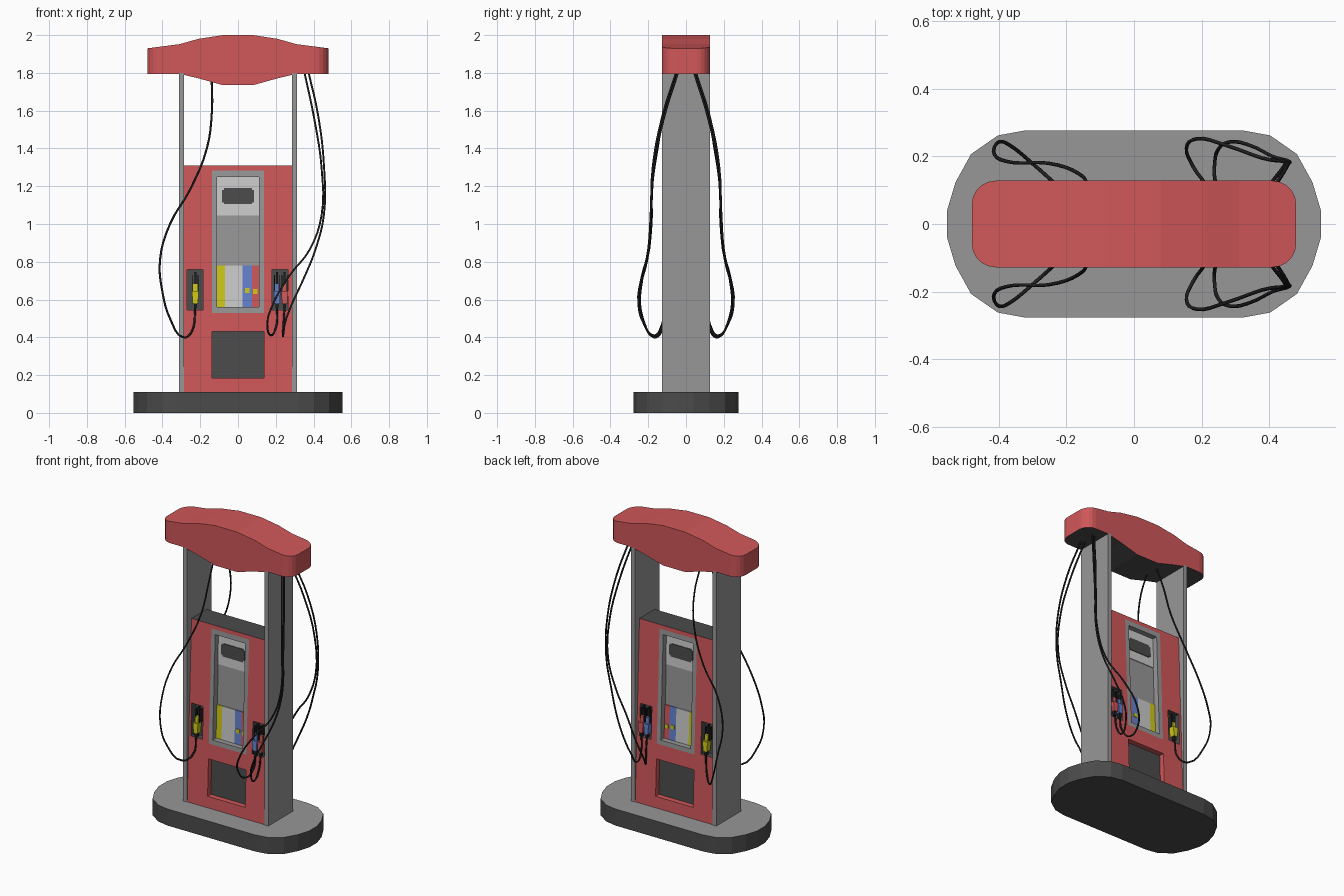
import bpy, bmesh, math

if "Cube" in bpy.data.objects:
    bpy.data.objects.remove(bpy.data.objects["Cube"])


def material(name, rgb):
    m = bpy.data.materials.new(name)
    m.diffuse_color = (*rgb, 1)
    m.use_nodes = True
    m.node_tree.nodes["Principled BSDF"].inputs["Base Color"].default_value = m.diffuse_color
    return m


MATS = [material(n, c) for n, c in [
    ("red", (0.63, 0.095, 0.10)), ("grey", (0.31, 0.31, 0.31)),
    ("dark_grey", (0.07, 0.07, 0.07)), ("black", (0.015, 0.015, 0.015)),
    ("light_grey", (0.60, 0.60, 0.60)), ("yellow", (0.62, 0.58, 0.01)),
    ("blue", (0.13, 0.22, 0.62))]]
RED, GREY, DARK, BLACK, LIGHT, YELLOW, BLUE = range(7)


def finish(name, bm, mirror=False):
    mesh = bpy.data.meshes.new(name)
    bm.to_mesh(mesh)
    bm.free()
    for m in MATS:
        mesh.materials.append(m)
    ob = bpy.data.objects.new(name, mesh)
    bpy.context.collection.objects.link(ob)
    if mirror:                       # both sides of the pump are the same
        mod = ob.modifiers.new("other_side", "MIRROR")
        mod.use_axis = (False, True, False)
        mod.use_mirror_merge = False
    return ob


def front(x, z, d=0.0):
    """Point on the sloping front, d units behind its surface."""
    return (x, -0.125 + 0.045 * (z - 0.11) / 1.2 + d, z)


def face(bm, pts, mat):
    f = bm.faces.new([bm.verts.new(p) for p in pts])
    f.material_index = mat


def slab(bm, x0, x1, z0, z1, d0, d1, mat, taper=0.0):
    """Block that follows the sloping front, from depth d0 to d1."""
    c = [(x0 + taper, z0), (x1 - taper, z0), (x1, z1), (x0, z1)]
    a = [front(x, z, d0) for x, z in c]
    b = [front(x, z, d1) for x, z in c]
    face(bm, a, mat)
    face(bm, b[::-1], mat)
    for i in range(4):
        j = (i + 1) % 4
        face(bm, [a[j], a[i], b[i], b[j]], mat)


# Base: rounded plinth with a lighter top
bm = bmesh.new()
quarter = [(0.553, 0.041), (0.528, 0.124), (0.482, 0.207), (0.403, 0.262), (0.322, 0.277)]
outline = quarter + [(-x, y) for x, y in quarter[::-1]]
outline += [(-x, -y) for x, y in outline]
low = bm.faces.new([bm.verts.new((x, y, 0)) for x, y in outline])
ext = bmesh.ops.extrude_face_region(bm, geom=[low], use_keep_orig=True)
for v in ext["geom"]:
    if isinstance(v, bmesh.types.BMVert):
        v.co.z = 0.11
bmesh.ops.recalc_face_normals(bm, faces=bm.faces)
for f in bm.faces:
    f.material_index = GREY if f.normal.z > 0.5 else DARK
finish("base", bm)

# Two columns
for name, sx in (("left_column", -1), ("right_column", 1)):
    bm = bmesh.new()
    bmesh.ops.create_cube(bm, size=1)
    for v in bm.verts:
        v.co.x = sx * 0.299 + v.co.x * 0.027
        v.co.y *= 0.256
        v.co.z = 0.95 + v.co.z * 1.70
    for f in bm.faces:
        f.material_index = GREY
    finish(name, bm)


# Canopy: lofted along x, with rounded ends and a bowed profile
def lerp(table, x):
    x = abs(x)
    for (a, p), (b, q) in zip(table, table[1:]):
        if x <= b:
            return p + (q - p) * (x - a) / (b - a)
    return table[-1][1]


TOP = [(0, 2.0), (0.08, 2.0), (0.21, 1.98), (0.31, 1.952), (0.48, 1.93)]
BOTTOM = [(0, 1.735), (0.085, 1.735), (0.24, 1.78), (0.31, 1.795), (0.48, 1.795)]
R = 0.07
half = [(x, 0.128) for x in (0.08, 0.21, 0.31)]
half += [(0.48 - R + R * math.sin(a), 0.128 - R + R * math.cos(a))
         for a in (i * math.pi / 10 for i in range(6))]
stations = [(-x, w) for x, w in half[::-1]] + half
bm = bmesh.new()
rings = []
for x, w in stations:
    t, b = lerp(TOP, x), lerp(BOTTOM, x)
    rings.append([bm.verts.new(p) for p in ((x, -w, b), (x, w, b), (x, w, t), (x, -w, t))])
for r, s in zip(rings, rings[1:]):
    for i in range(4):
        j = (i + 1) % 4
        bm.faces.new([r[i], r[j], s[j], s[i]])
bm.faces.new(rings[0])
bm.faces.new(rings[-1])
bmesh.ops.recalc_face_normals(bm, faces=bm.faces)
for f in bm.faces:
    f.material_index = DARK if f.normal.z < -0.5 else RED
finish("canopy", bm)

# Body: sloping front with recessed pockets (x0, x1, z0, z1, depth, wall, floor)
POCKETS = [(-0.11, 0.11, 0.56, 1.25, 0.04, GREY, GREY),
           (-0.138, 0.138, 0.185, 0.43, 0.035, RED, DARK),
           (-0.27, -0.185, 0.545, 0.76, 0.045, DARK, DARK),
           (0.18, 0.265, 0.545, 0.76, 0.045, DARK, DARK)]
FRAME = (-0.138, 0.138, 0.53, 1.283)


def inside(r, x, z):
    return r[0] < x < r[1] and r[2] < z < r[3]


rects = POCKETS + [FRAME]
xs = sorted({-0.288, 0.288} | {v for r in rects for v in r[:2]})
zs = sorted({0.11, 1.31} | {v for r in rects for v in r[2:4]})
bm = bmesh.new()
for x0, x1 in zip(xs, xs[1:]):
    for z0, z1 in zip(zs, zs[1:]):
        cx, cz = (x0 + x1) / 2, (z0 + z1) / 2
        if not any(inside(p, cx, cz) for p in POCKETS):
            face(bm, [front(x0, z0), front(x1, z0), front(x1, z1), front(x0, z1)],
                 GREY if inside(FRAME, cx, cz) else RED)
for x0, x1, z0, z1, d, wall, floor in POCKETS:
    c = [(x0, z0), (x1, z0), (x1, z1), (x0, z1)]
    face(bm, [front(x, z, d) for x, z in c], floor)
    for i in range(4):
        p, q = c[i], c[(i + 1) % 4]
        face(bm, [front(*p), front(*q), front(*q, d), front(*p, d)], wall)
face(bm, [(-0.288, -0.08, 1.31), (0.288, -0.08, 1.31), (0.288, 0, 1.31), (-0.288, 0, 1.31)], DARK)
bmesh.ops.remove_doubles(bm, verts=bm.verts, dist=1e-5)
finish("body", bm, True)

# Display: thin coloured plates on the floor of the big pocket
bm = bmesh.new()
for x0, x1, z0, z1, mat in [(-0.11, 0.11, 1.045, 1.25, LIGHT),
                            (-0.11, -0.07, 0.56, 0.78, YELLOW),
                            (-0.07, 0.025, 0.56, 0.78, LIGHT),
                            (0.025, 0.073, 0.56, 0.78, BLUE),
                            (0.073, 0.11, 0.56, 0.78, RED)]:
    slab(bm, x0, x1, z0, z1, 0.035, 0.04, mat)
for x0, x1, z0, z1, mat in [(-0.075, 0.075, 1.105, 1.19, DARK),
                            (-0.086, -0.075, 1.115, 1.18, DARK),
                            (0.075, 0.086, 1.115, 1.18, DARK),
                            (0.036, 0.062, 0.635, 0.66, YELLOW),
                            (0.08, 0.102, 0.63, 0.655, YELLOW)]:
    slab(bm, x0, x1, z0, z1, 0.031, 0.035, mat)
finish("display", bm, True)

# Nozzles: coloured grip, neck, dark spout and lever guards
for name, x, mat in (("yellow_nozzle", -0.226, YELLOW), ("blue_nozzle", 0.207, BLUE),
                     ("red_nozzle", 0.247, RED)):
    bm = bmesh.new()
    slab(bm, x - 0.018, x + 0.018, 0.58, 0.645, -0.018, 0.02, mat, 0.004)
    slab(bm, x - 0.011, x + 0.011, 0.645, 0.685, -0.006, 0.024, mat)
    slab(bm, x - 0.005, x + 0.005, 0.685, 0.745, 0.008, 0.022, BLACK)
    for s in (-1, 1):
        slab(bm, x + s * 0.014 - 0.002, x + s * 0.014 + 0.002, 0.645, 0.73, 0.0, 0.03, BLACK)
    slab(bm, x - 0.008, x + 0.008, 0.555, 0.58, -0.012, 0.008, BLACK)
    finish(name, bm, True)

# Hoses: smooth paths from canopy to nozzle (x, distance from centre, z)
HOSES = {
    "left_hose": [(-0.14, 0.035, 1.78), (-0.138, 0.11, 1.6), (-0.165, 0.15, 1.4),
                  (-0.255, 0.18, 1.18), (-0.36, 0.182, 1.0), (-0.413, 0.205, 0.81),
                  (-0.40, 0.243, 0.64), (-0.36, 0.228, 0.5), (-0.29, 0.17, 0.4),
                  (-0.245, 0.13, 0.43), (-0.226, 0.113, 0.565)],
    "blue_hose": [(0.35, 0.04, 1.81), (0.405, 0.12, 1.55), (0.443, 0.17, 1.29),
                  (0.443, 0.185, 1.05), (0.38, 0.195, 0.865), (0.275, 0.232, 0.73),
                  (0.185, 0.252, 0.575), (0.155, 0.222, 0.47), (0.175, 0.17, 0.41),
                  (0.203, 0.13, 0.46), (0.207, 0.113, 0.565)],
    "red_hose": [(0.372, 0.05, 1.81), (0.425, 0.125, 1.57), (0.455, 0.175, 1.31),
                 (0.455, 0.187, 1.05), (0.41, 0.2, 0.865), (0.345, 0.232, 0.705),
                 (0.285, 0.243, 0.575), (0.25, 0.222, 0.48), (0.238, 0.17, 0.405),
                 (0.24, 0.13, 0.45), (0.247, 0.113, 0.565)]}
for name, pts in HOSES.items():
    cu = bpy.data.curves.new(name, "CURVE")
    cu.dimensions = "3D"
    cu.bevel_depth = 0.0055
    cu.bevel_resolution = 1
    cu.resolution_u = 4
    cu.use_fill_caps = True
    cu.materials.append(MATS[BLACK])
    for side in (-1, 1):
        sp = cu.splines.new("BEZIER")
        sp.bezier_points.add(len(pts) - 1)
        for bp, (x, y, z) in zip(sp.bezier_points, pts):
            bp.co = (x, side * y, z)
            bp.handle_left_type = bp.handle_right_type = "AUTO"
    bpy.context.collection.objects.link(bpy.data.objects.new(name, cu))
